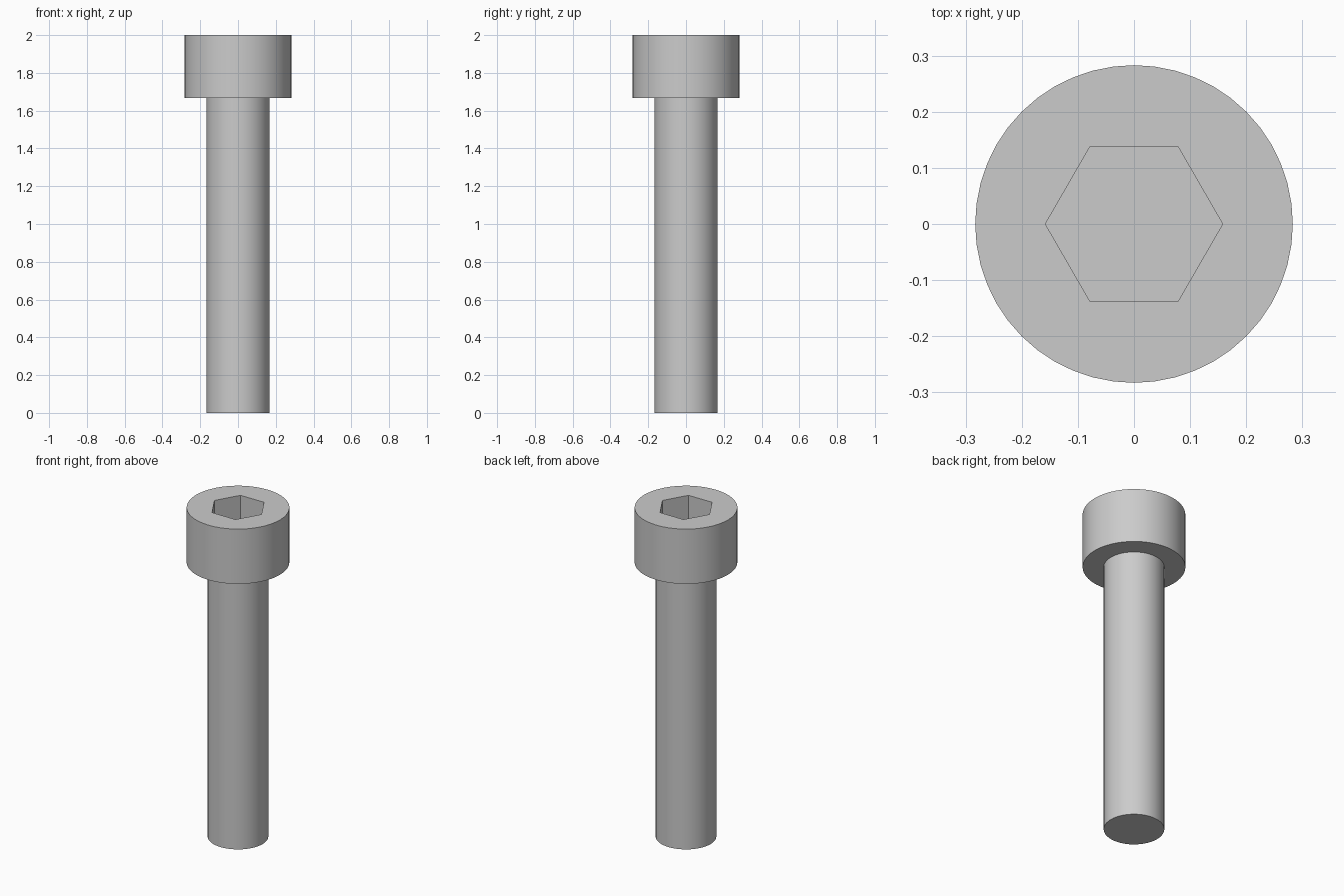
import bpy
import bmesh
from math import pi, cos, sin

SIDES = 48
SHANK_R, HEAD_R, SOCKET_R = 0.167, 0.283, 0.158
HEAD_Z, TOP_Z, SOCKET_DEPTH = 1.667, 2.0, 0.167

cube = bpy.data.objects.get("Cube")
if cube:
    bpy.data.objects.remove(cube, do_unlink=True)

# Plain grey steel
steel = bpy.data.materials.new("grey_steel")
steel.use_nodes = True
colour = (0.6, 0.6, 0.6, 1)
steel.diffuse_color = colour
steel.node_tree.nodes["Principled BSDF"].inputs["Base Color"].default_value = colour


def ring(bm, radius, z, sides):
    angles = [2 * pi * i / sides for i in range(sides)]
    return [bm.verts.new((radius * cos(a), radius * sin(a), z)) for a in angles]


def stacked_rings(name, profile, sides):
    """Closed solid made of rings (radius, z), capped at both ends."""
    bm = bmesh.new()
    rings = [ring(bm, r, z, sides) for r, z in profile]
    for low, high in zip(rings, rings[1:]):
        for i in range(sides):
            j = (i + 1) % sides
            bm.faces.new((low[i], low[j], high[j], high[i]))
    bm.faces.new(rings[0][::-1])
    bm.faces.new(rings[-1])
    bmesh.ops.recalc_face_normals(bm, faces=bm.faces)
    mesh = bpy.data.meshes.new(name)
    bm.to_mesh(mesh)
    bm.free()
    mesh.materials.append(steel)
    obj = bpy.data.objects.new(name, mesh)
    bpy.context.collection.objects.link(obj)
    return obj


# Shank and cylindrical head in one solid
screw = stacked_rings("socket_head_screw", [
    (SHANK_R, 0), (SHANK_R, HEAD_Z), (HEAD_R, HEAD_Z), (HEAD_R, TOP_Z)], SIDES)

# Hexagonal key socket cut into the head
cutter = stacked_rings("socket_cutter", [
    (SOCKET_R, TOP_Z - SOCKET_DEPTH), (SOCKET_R, TOP_Z + 0.1)], 6)
cutter.hide_render = True
cut = screw.modifiers.new("hex_socket", 'BOOLEAN')
cut.operation = 'DIFFERENCE'
cut.solver = 'EXACT'
cut.object = cutter

bpy.ops.object.select_all(action='DESELECT')
screw.select_set(True)
bpy.context.view_layer.objects.active = screw
bpy.ops.object.modifier_apply(modifier=cut.name)
bpy.data.objects.remove(cutter, do_unlink=True)

# Smooth round walls, crisp rims and socket corners
bpy.ops.object.shade_smooth_by_angle(angle=pi / 6)
